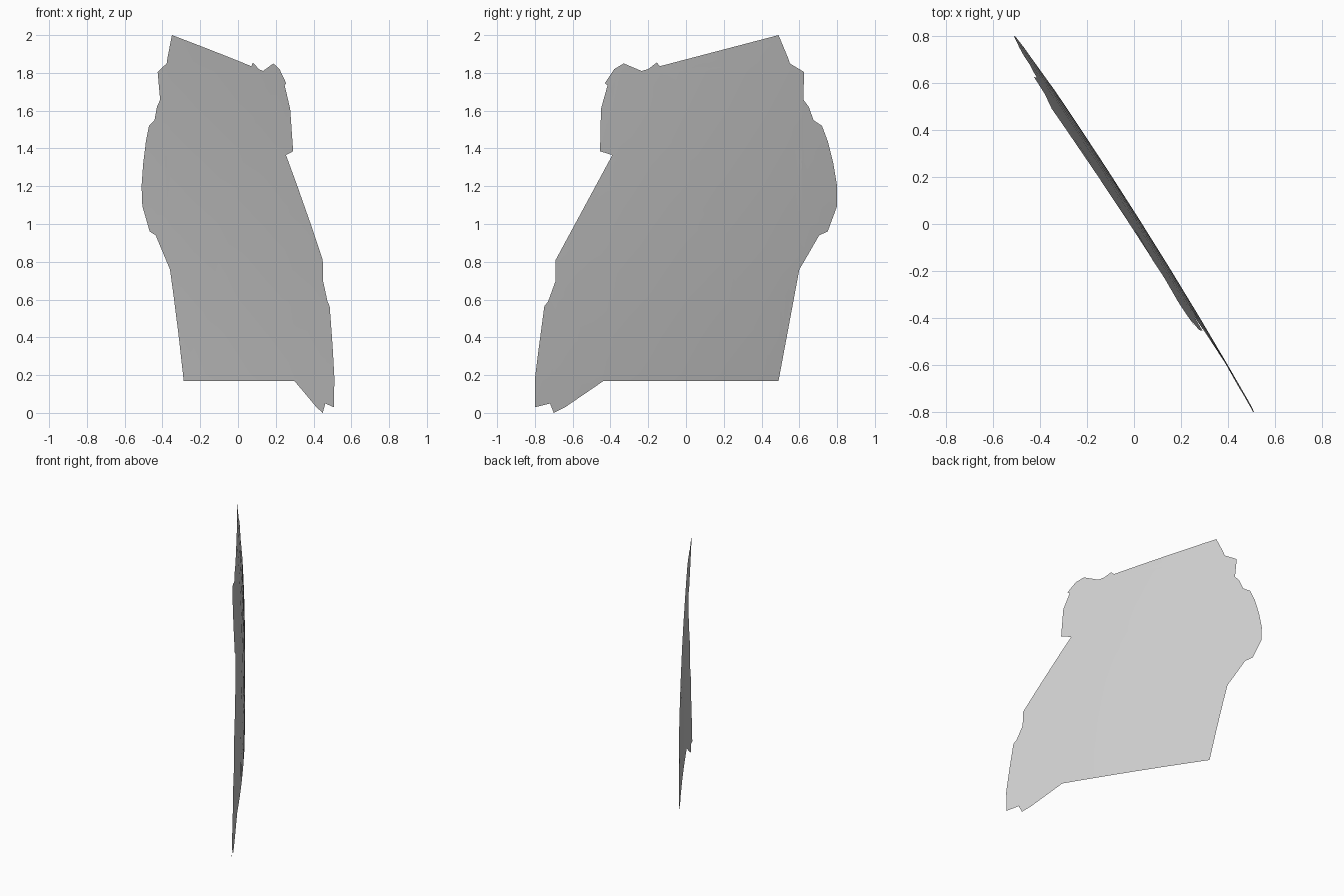
import bpy, bmesh, math

if "Cube" in bpy.data.objects:
    bpy.data.objects.remove(bpy.data.objects["Cube"])

R = 20.1            # radius of the globe the patch is cut from
Y0, Z0 = 10.72, -0.52   # globe position of the patch's y centre and lowest point

# Outline seen from the right (y, z) in hundredths, counter-clockwise
OUTLINE = [
    (-80, 3), (-72, 5), (-70, 0), (-64, 3), (-59, 8), (-55, 15), (-47, 15), (-43.5, 17),
    (49, 17), (50, 58), (54, 65), (55, 72), (60, 76), (63, 81), (66, 88), (70.5, 94),
    (75, 96), (74, 101.5), (80, 109.5), (80, 120), (78, 132), (76, 140), (75, 144),
    (72, 152), (67.5, 155), (65, 162), (62, 166), (62, 174), (62.5, 180.5), (55, 185),
    (54, 188), (49, 200), (36, 185), (27, 184.5), (20, 188.5), (13.5, 185.5), (6, 184.5),
    (-1, 181), (-4.5, 175.5), (-10, 179), (-15.5, 185.5), (-20, 182), (-23.5, 181),
    (-33, 185), (-38, 182), (-43, 174.5), (-41.5, 173.5), (-45, 161), (-42, 154),
    (-45.5, 138.5), (-39, 136.5), (-36, 133), (-33, 132.5), (-29, 128), (-30, 123.5),
    (-39, 110.5), (-53, 96), (-59, 93.5), (-61, 88), (-64, 83.5), (-69, 81), (-69, 70),
    (-73, 59), (-75, 56.5), (-78, 34), (-80, 18),
]

# Flat outline face
bm = bmesh.new()
face = bm.faces.new([bm.verts.new((0, y / 100, z / 100)) for y, z in OUTLINE])
bmesh.ops.triangulate(bm, faces=[face])


def slice_at(co, no):
    bmesh.ops.bisect_plane(bm, geom=bm.verts[:] + bm.edges[:] + bm.faces[:],
                           dist=1e-5, plane_co=co, plane_no=no)


# Grid cuts so the sheet can bend
for i in range(-3, 4):
    slice_at((0, i * 0.2 + 0.013, 0), (0, 1, 0))
for i in range(1, 10):
    slice_at((0, 0, i * 0.2 + 0.007), (0, 0, 1))

# Bend the sheet onto the globe, then centre it
for v in bm.verts:
    v.co.x = math.sqrt(R * R - (v.co.y + Y0) ** 2 - (v.co.z + Z0) ** 2)
xs = [v.co.x for v in bm.verts]
mid = (min(xs) + max(xs)) / 2
for v in bm.verts:
    v.co.x -= mid
for f in bm.faces:
    f.normal_update()
    if f.normal.x < 0:
        f.normal_flip()
    f.smooth = True

mesh = bpy.data.meshes.new("globe_land_patch")
bm.to_mesh(mesh)
bm.free()
bpy.context.collection.objects.link(bpy.data.objects.new("globe_land_patch", mesh))
